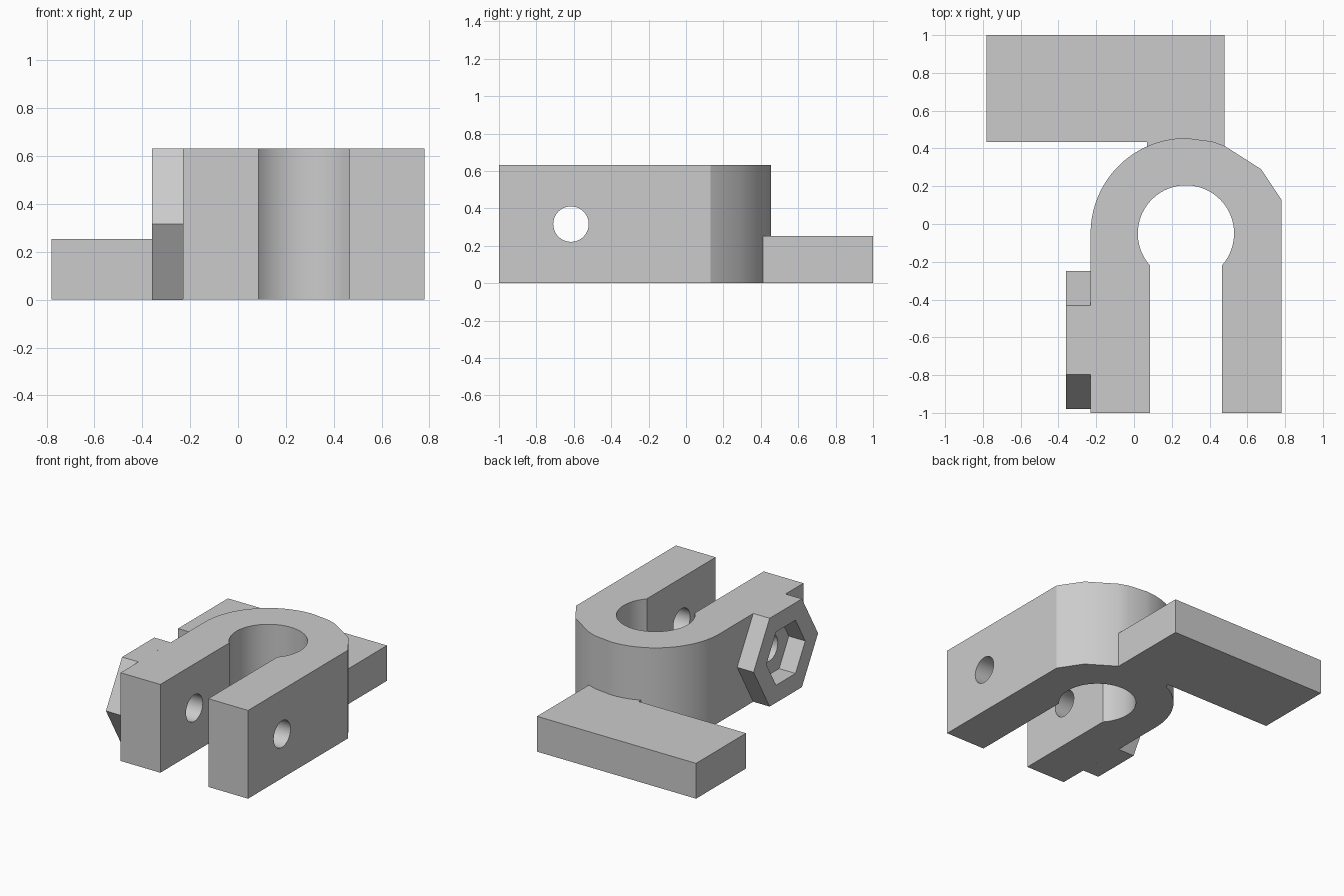
import bpy, bmesh
from math import cos, sin, pi, radians, asin
from mathutils import Matrix, Vector

cube = bpy.data.objects.get("Cube")
if cube:
    bpy.data.objects.remove(cube, do_unlink=True)

grey = bpy.data.materials.new("light_grey")
grey.use_nodes = True
grey.diffuse_color = (0.6, 0.6, 0.6, 1)
grey.node_tree.nodes["Principled BSDF"].inputs["Base Color"].default_value = (0.6, 0.6, 0.6, 1)

HEIGHT = 0.632
CX, CY = 0.275, -0.05          # centre of the bore
BOLT_Y, BOLT_Z = -0.615, HEIGHT / 2


def arc(r, start, end, steps):
    """Points on a circle round the bore, angles in radians."""
    return [(CX + r * cos(start + (end - start) * i / steps),
             CY + r * sin(start + (end - start) * i / steps)) for i in range(steps + 1)]


def ring(r, sides):
    return [(r * cos(2 * pi * i / sides), r * sin(2 * pi * i / sides)) for i in range(sides)]


def prism(name, outline, depth, matrix=Matrix()):
    """Extrude a closed outline upward, then place it."""
    bm = bmesh.new()
    face = bm.faces.new([bm.verts.new((x, y, 0)) for x, y in outline])
    out = bmesh.ops.extrude_face_region(bm, geom=[face])
    top = [v for v in out["geom"] if isinstance(v, bmesh.types.BMVert)]
    bmesh.ops.translate(bm, vec=(0, 0, depth), verts=top)
    bmesh.ops.recalc_face_normals(bm, faces=bm.faces)
    bm.transform(matrix)
    mesh = bpy.data.meshes.new(name)
    bm.to_mesh(mesh)
    bm.free()
    mesh.materials.append(grey)
    obj = bpy.data.objects.new(name, mesh)
    bpy.context.collection.objects.link(obj)
    return obj


def cut(target, cutter):
    mod = target.modifiers.new("hole", "BOOLEAN")
    mod.operation, mod.solver, mod.object = "DIFFERENCE", "EXACT", cutter
    bpy.ops.object.select_all(action="DESELECT")
    target.select_set(True)
    bpy.context.view_layer.objects.active = target
    bpy.ops.object.modifier_apply(modifier=mod.name)
    bpy.data.objects.remove(cutter, do_unlink=True)


def smooth(obj):
    bpy.ops.object.select_all(action="DESELECT")
    obj.select_set(True)
    bpy.context.view_layer.objects.active = obj
    bpy.ops.object.shade_smooth_by_angle(angle=radians(30))


def along_x(x):
    """Local z to world x, centred on the bolt axis."""
    return Matrix.Translation((x, BOLT_Y, BOLT_Z)) @ Matrix((
        (0, 0, 1, 0), (1, 0, 0, 0), (0, 1, 0, 0), (0, 0, 0, 1)))


# U-shaped clamp with a keyhole slot
outer_r, bore_r, half_slot = 0.505, 0.255, 0.19
mouth = asin(half_slot / bore_r)
outline = [(0.78, -1), (0.78, 0.13), (0.673, 0.29), (0.48, 0.413), (0.415, 0.437)]
outline += arc(outer_r, pi / 2, pi, 20)
outline += [(-0.23, -1), (CX - half_slot, -1)]
outline += arc(bore_r, 1.5 * pi - mouth, -pi / 2 + mouth, 40)
outline += [(CX + half_slot, -1)]
clamp = prism("clamp_body", outline, HEIGHT)
cut(clamp, prism("bolt_cutter", ring(0.095, 40), 2, along_x(-1)))
smooth(clamp)

# Hexagonal boss with a hexagonal nut pocket
boss = prism("nut_boss", ring(0.365, 6), 0.13, along_x(-0.36))
cut(boss, prism("nut_cutter", ring(0.22, 6), 0.4, along_x(-0.5)))

# Mounting plate, joined to the back of the clamp by a short neck
prism("mounting_plate", [(-0.78, 1), (-0.78, 0.435), (0.07, 0.435), (0.07, 0.411),
                         (0.135, 0.435), (CX, 0.455), (0.415, 0.437),
                         (0.48, 0.413), (0.48, 1)], 0.253)
